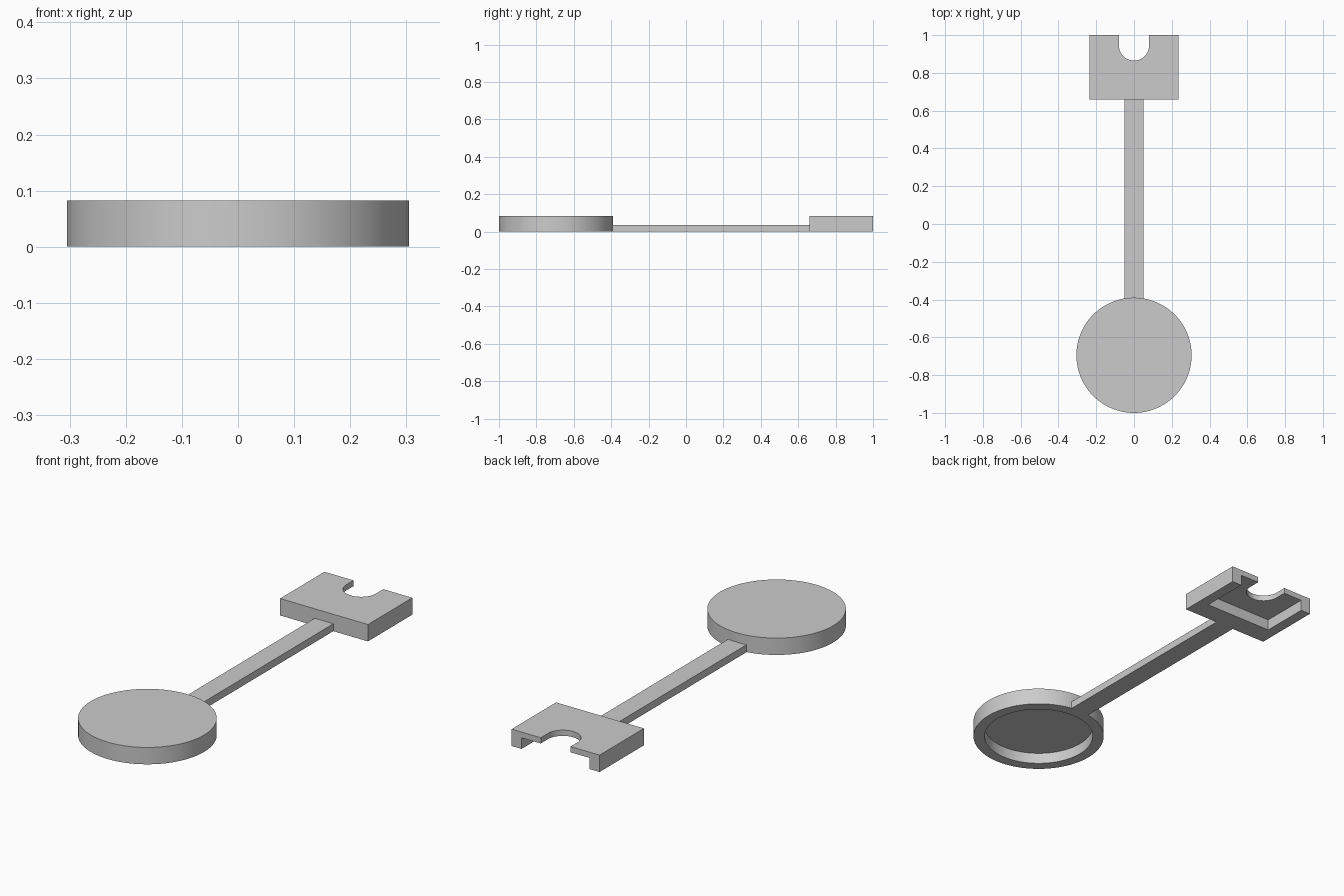
import bpy, bmesh, math
from mathutils import Matrix

cube = bpy.data.objects.get("Cube")
if cube:
    bpy.data.objects.remove(cube, do_unlink=True)

HEIGHT = 0.082       # disc and fork head
CEILING = 0.028      # skin left above the hollow undersides
DISC_Y, DISC_R, DISC_INNER = -0.695, 0.305, 0.253
HEAD_X, HEAD_FRONT, HEAD_BACK = 0.236, 0.66, 1.0
SLOT_R, SLOT_Y = 0.08, 0.945
WALL, FRONT_WALL = 0.053, 0.1

grey = bpy.data.materials.new("plain grey")
grey.use_nodes = True
color = (0.6, 0.6, 0.6, 1)
grey.diffuse_color = color
grey.node_tree.nodes["Principled BSDF"].inputs["Base Color"].default_value = color


def finish(name, bm):
    bmesh.ops.recalc_face_normals(bm, faces=bm.faces)
    mesh = bpy.data.meshes.new(name)
    bm.to_mesh(mesh)
    bm.free()
    obj = bpy.data.objects.new(name, mesh)
    bpy.context.collection.objects.link(obj)
    mesh.materials.append(grey)
    return obj


def prism(name, outline, z0, z1):
    """Extrude a flat outline upward from z0 to z1."""
    bm = bmesh.new()
    face = bm.faces.new([bm.verts.new((x, y, z0)) for x, y in outline])
    new = bmesh.ops.extrude_face_region(bm, geom=[face])["geom"]
    top = [v for v in new if isinstance(v, bmesh.types.BMVert)]
    bmesh.ops.translate(bm, verts=top, vec=(0, 0, z1 - z0))
    return finish(name, bm)


def rectangle(half_x, y0, y1):
    return [(-half_x, y0), (half_x, y0), (half_x, y1), (-half_x, y1)]


def smooth(obj):
    bpy.ops.object.select_all(action='DESELECT')
    obj.select_set(True)
    bpy.context.view_layer.objects.active = obj
    bpy.ops.object.shade_smooth_by_angle(angle=math.radians(30))


# Round end: a lathed cap, hollow underneath
bm = bmesh.new()
roof = HEIGHT - CEILING
section = [(0, HEIGHT), (DISC_R, HEIGHT), (DISC_R, 0),
           (DISC_INNER, 0), (DISC_INNER, roof), (0, roof)]
verts = [bm.verts.new((r, 0, z)) for r, z in section]
edges = [bm.edges.new(pair) for pair in zip(verts, verts[1:])]
bmesh.ops.spin(bm, geom=verts + edges, cent=(0, 0, 0), axis=(0, 0, 1),
               angle=math.tau, steps=96, use_duplicate=False)
bmesh.ops.remove_doubles(bm, verts=bm.verts, dist=0.0001)
bmesh.ops.transform(bm, matrix=Matrix.Translation((0, DISC_Y, 0)), verts=bm.verts)
smooth(finish("round_cap", bm))

# Thin flat handle joining both ends
prism("handle_bar", rectangle(0.05, -0.396, HEAD_FRONT), 0, 0.036)

# Fork head with a round-bottomed slot at the back
steps = 32
slot = [(SLOT_R * math.cos(a), SLOT_Y - SLOT_R * math.sin(a))
        for a in (math.pi * i / steps for i in range(steps + 1))]
outline = [(-HEAD_X, HEAD_FRONT), (HEAD_X, HEAD_FRONT), (HEAD_X, HEAD_BACK),
           (SLOT_R, HEAD_BACK), *slot, (-SLOT_R, HEAD_BACK), (-HEAD_X, HEAD_BACK)]
head = prism("fork_head", outline, 0, HEIGHT)

# Hollow under the head, open to the back
cutter = prism("head_hollow_cutter",
               rectangle(HEAD_X - WALL, HEAD_FRONT + FRONT_WALL, HEAD_BACK + 0.1),
               -0.1, roof)
cutter.hide_render = True
cut = head.modifiers.new("hollow", 'BOOLEAN')
cut.operation = 'DIFFERENCE'
cut.solver = 'EXACT'
cut.object = cutter
bpy.context.view_layer.objects.active = head
bpy.ops.object.modifier_apply(modifier=cut.name)
bpy.data.objects.remove(cutter, do_unlink=True)
smooth(head)
